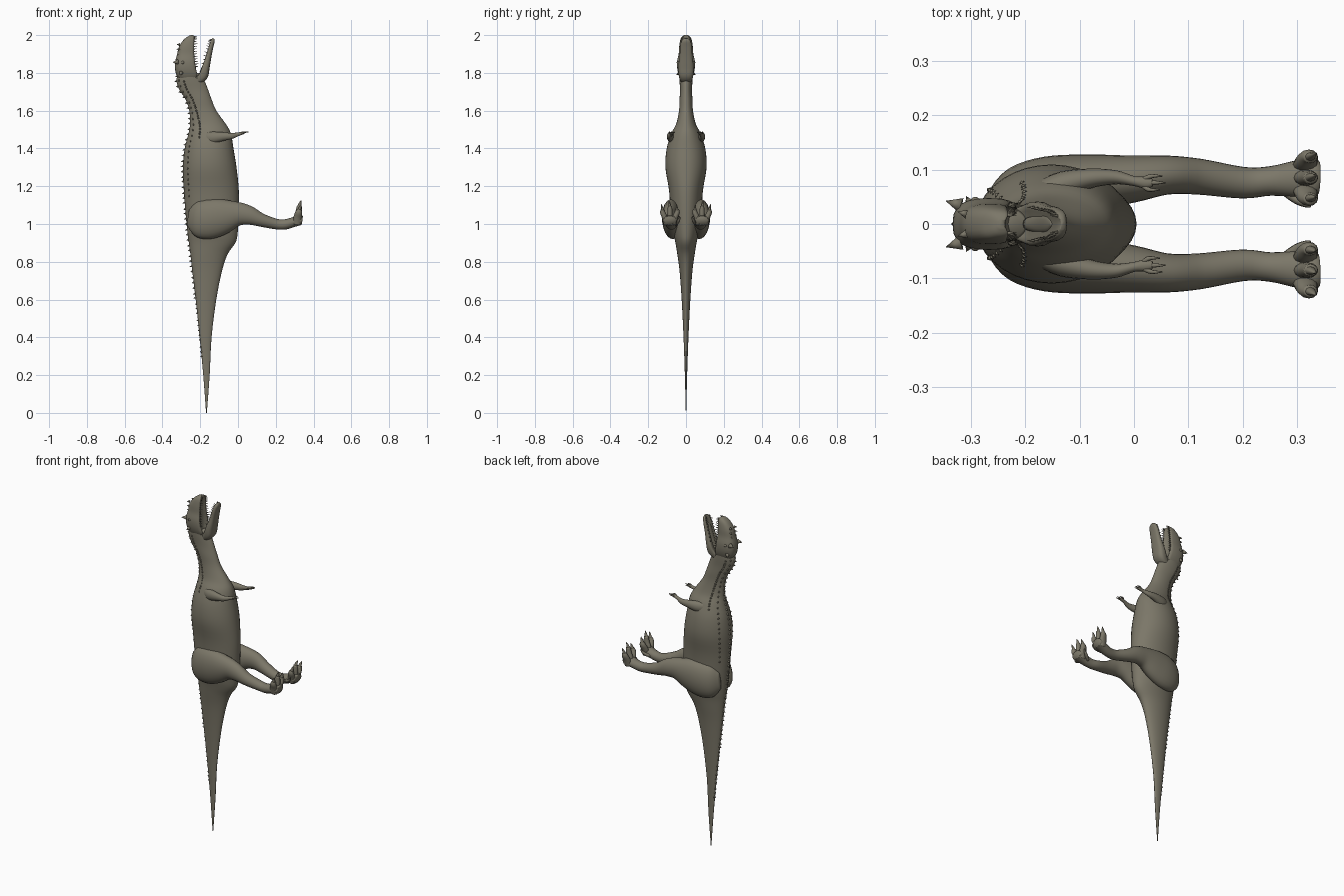
import bpy, bmesh, math
from mathutils import Vector

if "Cube" in bpy.data.objects:
    bpy.data.objects.remove(bpy.data.objects["Cube"])

hide = bpy.data.materials.new("olive_hide")
hide.diffuse_color = (0.2, 0.185, 0.14, 1)
hide.use_nodes = True
hide.node_tree.nodes["Principled BSDF"].inputs["Base Color"].default_value = hide.diffuse_color


def finish(name, bm):
    bmesh.ops.recalc_face_normals(bm, faces=bm.faces)
    me = bpy.data.meshes.new(name)
    bm.to_mesh(me)
    bm.free()
    for p in me.polygons:
        p.use_smooth = True
    me.materials.append(hide)
    ob = bpy.data.objects.new(name, me)
    bpy.context.collection.objects.link(ob)
    return ob


def spline(rows, sub):
    # Catmull-Rom interpolation through rows of numbers
    out = []
    for i in range(len(rows) - 1):
        a, b, c, d = rows[max(i - 1, 0)], rows[i], rows[i + 1], rows[min(i + 2, len(rows) - 1)]
        for k in range(sub):
            t = k / sub
            out.append([0.5 * (2 * q + (r - p) * t + (2 * p - 5 * q + 4 * r - s) * t * t
                               + (3 * q - p - 3 * r + s) * t ** 3) for p, q, r, s in zip(a, b, c, d)])
    return out + [list(rows[-1])]


def tube(bm, rows, sides=24, sub=4, axis=None, power=1.0, dent=0.0, mirror=False):
    # rows: x, y, z, half width, half depth; dent hollows one side into a trough
    pts = spline(rows, sub)
    for sy in ((1, -1) if mirror else (1,)):
        rings = []
        for i, (x, y, z, rw, rd) in enumerate(pts):
            t = Vector(axis) if axis else (Vector(pts[min(i + 1, len(pts) - 1)][:3]) - Vector(pts[max(i - 1, 0)][:3])).normalized()
            side = Vector((0, 1, 0))
            side = (side - t * side.dot(t)).normalized()
            nrm = side.cross(t)
            ring = []
            for k in range(sides):
                a = 2 * math.pi * k / sides
                c, s = math.cos(a), math.sin(a)
                c = math.copysign(abs(c) ** power, c)
                s = math.copysign(abs(s) ** power, s)
                if dent * c > 0:
                    c *= 1 - abs(dent) * abs(c) ** 4
                p = Vector((x, y, z)) + nrm * c * max(rd, .0008) + side * s * max(rw, .0008)
                ring.append(bm.verts.new((p.x, p.y * sy, p.z)))
            rings.append(ring)
        for r0, r1 in zip(rings, rings[1:]):
            for k in range(sides):
                bm.faces.new((r0[k], r0[(k + 1) % sides], r1[(k + 1) % sides], r1[k]))
        bm.faces.new(rings[0])
        bm.faces.new(rings[-1])


def spike(bm, base, direction, length, radius, sides=6):
    d = Vector(direction).normalized()
    u = d.orthogonal().normalized()
    v = d.cross(u)
    base = Vector(base)
    ring = [bm.verts.new(base + (u * math.cos(2 * math.pi * k / sides) + v * math.sin(2 * math.pi * k / sides)) * radius)
            for k in range(sides)]
    tip = bm.verts.new(base + d * length)
    for k in range(sides):
        bm.faces.new((ring[k], ring[(k + 1) % sides], tip))
    bm.faces.new(ring)


def part(name, rows, **kw):
    bm = bmesh.new()
    tube(bm, rows, **kw)
    return finish(name, bm)


def profile(data):
    # z, back x, belly x, half width -> tube rows
    return [((a + b) / 2, 0, z, w, (b - a) / 2) for z, a, b, w in data]


# Tail, torso and neck
body = profile([
    (0.0, -.169, -.165, .001), (.2, -.184, -.15, .006), (.4, -.203, -.14, .013), (.6, -.224, -.115, .023),
    (.75, -.242, -.085, .034), (.84, -.252, -.055, .046), (.9, -.26, -.014, .056), (.95, -.267, -.002, .066),
    (1.05, -.277, .003, .08), (1.18, -.287, .004, .09), (1.3, -.292, -.008, .109), (1.4, -.282, -.024, .102),
    (1.48, -.262, -.038, .077), (1.53, -.254, -.065, .052), (1.6, -.258, -.115, .037), (1.66, -.278, -.14, .034),
    (1.71, -.31, -.158, .032), (1.76, -.326, -.178, .034), (1.8, -.315, -.2, .034)])
part("body", body, sides=36, axis=(0, 0, 1))

# Upper skull with hollow palate
skull = profile([
    (1.755, -.3, -.22, .022), (1.785, -.324, -.19, .037), (1.82, -.333, -.195, .046), (1.86, -.332, -.203, .047),
    (1.9, -.322, -.21, .039), (1.94, -.312, -.213, .036), (1.975, -.288, -.218, .03), (1.993, -.265, -.224, .021),
    (2.0, -.25, -.235, .008)])
part("upper_skull", skull, axis=(0, 0, 1), power=.75, dent=.6)

# Lower jaw trough and tongue
jaw = [(-.225, 0, 1.755, .025, .02), (-.19, 0, 1.785, .038, .03), (-.175, 0, 1.83, .041, .025),
       (-.158, 0, 1.89, .034, .018), (-.145, 0, 1.94, .031, .015), (-.136, 0, 1.97, .024, .013),
       (-.132, 0, 1.983, .01, .006)]
part("lower_jaw", jaw, power=.75, dent=-.6)
part("tongue", [(-.195, 0, 1.8, .012, .01), (-.175, 0, 1.85, .017, .008), (-.158, 0, 1.91, .015, .006),
                (-.15, 0, 1.94, .004, .003)], sides=12)

# Teeth along both jaws
bm = bmesh.new()
for x, y, z, w, d in spline(skull, 3)[7:-3]:
    for s in (1, -1):
        spike(bm, (x + d * .6, s * w * .78, z), (1, 0, .1), .018, .0035)
for x, y, z, w, d in spline(jaw, 3)[7:-2]:
    for s in (1, -1):
        spike(bm, (x - d * .6, s * w * .78, z), (-1, 0, .3), .015, .003)
finish("teeth", bm)

# Brow horns, cheek bumps and eyes
bm = bmesh.new()
for s in (1, -1):
    spike(bm, (-.318, s * .034, 1.858), (-1, s * .3, -.1), .03, .014, 8)
    spike(bm, (-.3, s * .034, 1.8), (-.5, s, -.6), .022, .012, 8)
    for z in (1.9, 1.925, 1.95):
        spike(bm, (-.308, s * .018, z), (-1, s * .3, 0), .018, .008, 8)
finish("brow_horns", bm)
bm = bmesh.new()
for s in (1, -1):
    g = bmesh.ops.create_uvsphere(bm, u_segments=12, v_segments=8, radius=.009)
    bmesh.ops.translate(bm, verts=g["verts"], vec=(-.292, s * .041, 1.855))
finish("eyes", bm)

# Spines along the back, small scutes beside them
bm = bmesh.new()
samples = spline(body, 16)


def at(z):
    return min(samples, key=lambda r: abs(r[2] - z))


for i in range(54):
    x, y, z, w, d = at(.3 + i * .028)
    spike(bm, (x - d + .004, 0, z), (-1, 0, -.25), .016 if z > .6 else .011, .008)
finish("back_spines", bm)
bm = bmesh.new()
for i in range(22):
    for ang in (35, 62):
        x, y, z, w, d = at((1.15 if ang == 35 else 1.46) + i * (.029 if ang == 35 else .014))
        a = math.radians(ang)
        for s in (1, -1):
            spike(bm, (x - d * math.cos(a), s * w * math.sin(a), z), (-math.cos(a), s * math.sin(a), 0), .005, .006)
finish("neck_scutes", bm)

# Hind legs: thigh, shank and metatarsus
part("hind_legs", [
    (-.262, .05, 1.035, .012, .045), (-.22, .062, 1.03, .042, .092), (-.16, .07, 1.025, .054, .105),
    (-.08, .076, 1.04, .052, .094), (0, .083, 1.053, .043, .064), (.06, .09, 1.045, .036, .05),
    (.12, .087, 1.022, .033, .036), (.2, .076, 1.0, .029, .028), (.25, .079, .998, .027, .027),
    (.3, .083, 1.012, .034, .026), (.33, .085, 1.02, .036, .026), (.34, .085, 1.02, .03, .022)], mirror=True)

# Feet: three splayed toes, rear toe and claws
bm = bmesh.new()
for y, top in ((.047, 1.075), (.085, 1.095), (.123, 1.075)):
    y0 = .085 + (y - .085) * .45
    tube(bm, [(.312, y0, .998, .016, .022), (.316, (y + y0) / 2, 1.035, .015, .022), (.321, y, 1.06, .014, .018),
              (.325, y, top, .011, .013)], sides=12, mirror=True)
    tube(bm, [(.322, y, top - .008, .009, .011), (.329, y * 1.03, top + .015, .005, .007),
              (.334, y * 1.06, top + .03, .001, .001)], sides=8, mirror=True)
tube(bm, [(.28, .06, 1.0, .01, .012), (.3, .045, 1.01, .009, .009), (.318, .036, 1.025, .006, .006),
          (.325, .032, 1.042, .001, .001)], sides=8, mirror=True)
finish("feet", bm)

# Small forelimbs with clawed hands
part("forelimbs", [
    (-.17, .06, 1.45, .02, .035), (-.13, .073, 1.457, .024, .032), (-.08, .084, 1.463, .018, .023),
    (-.035, .086, 1.466, .013, .016), (0, .079, 1.475, .009, .01), (.022, .076, 1.481, .011, .008),
    (.034, .076, 1.483, .007, .006)], sides=16, mirror=True)
bm = bmesh.new()
for y, dx in ((.063, -.008), (.076, .002), (.088, -.004)):
    tube(bm, [(.018, .076 + (y - .076) * .5, 1.481, .005, .005), (.036 + dx, y, 1.486, .004, .004),
              (.056 + dx, y, 1.487, .001, .001)], sides=8, mirror=True)
finish("hand_claws", bm)
